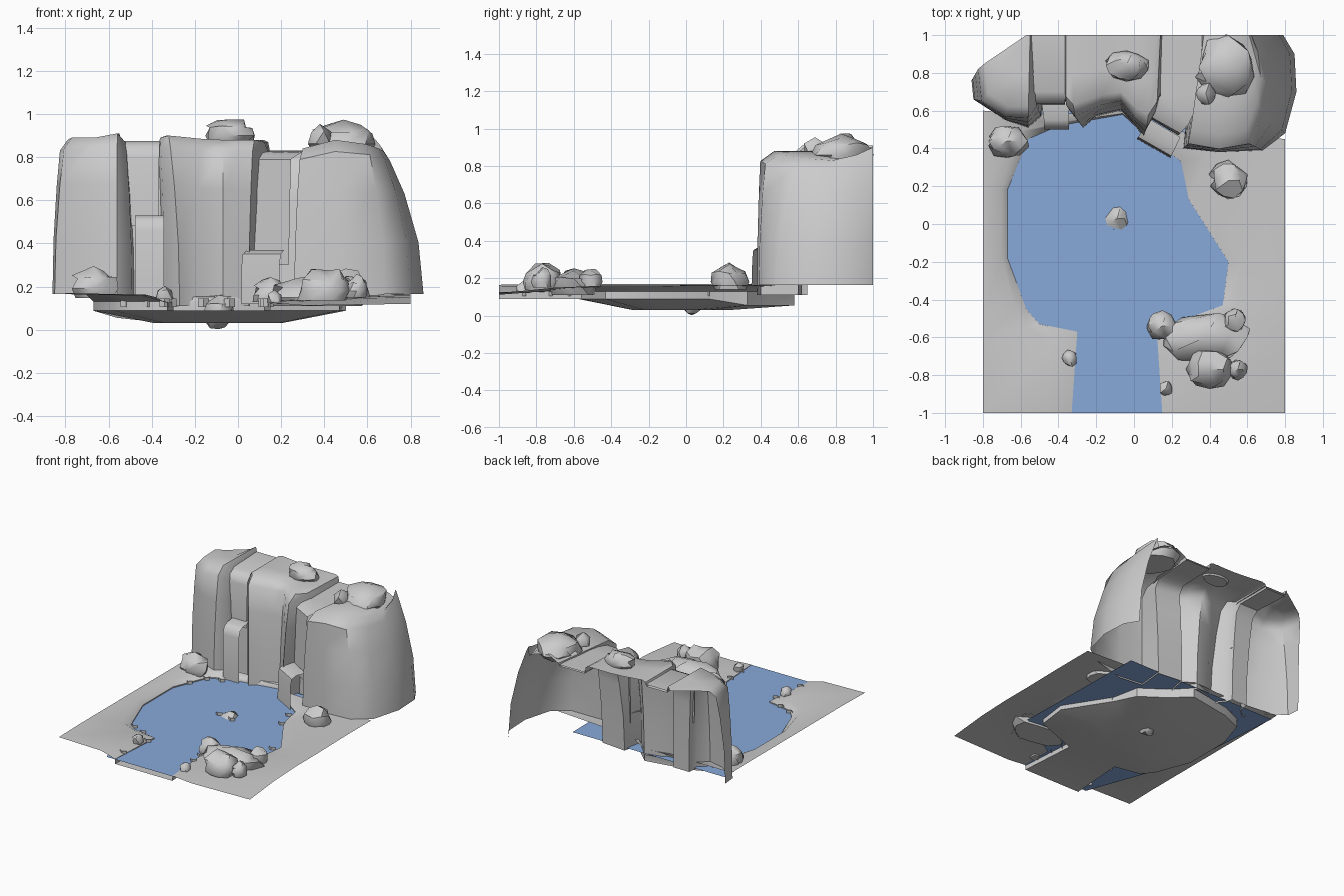
import bpy, bmesh, math, random
from mathutils import Vector

random.seed(4)


def make(name, verts, faces, smooth=35):
    me = bpy.data.meshes.new(name)
    me.from_pydata([tuple(v) for v in verts], [], faces)
    bm = bmesh.new()
    bm.from_mesh(me)
    bmesh.ops.recalc_face_normals(bm, faces=bm.faces)
    bm.to_mesh(me)
    bm.free()
    ob = bpy.data.objects.new(name, me)
    bpy.context.collection.objects.link(ob)
    if smooth:
        bpy.ops.object.select_all(action='DESELECT')
        ob.select_set(True)
        bpy.context.view_layer.objects.active = ob
        bpy.ops.object.shade_smooth_by_angle(angle=math.radians(smooth))
    return ob


def strips(rows, n):
    """Quads joining consecutive rows of n vertices."""
    return [(r * n + i, r * n + i + 1, (r + 1) * n + i + 1, (r + 1) * n + i)
            for r in range(rows - 1) for i in range(n - 1)]


# cliff: one open-backed shell with two recesses for the falls
# each column is base x, y, top x, y, z and x on the back edge
C = [(-.86, .76, -.82, .83, .88, -.57),
     (-.85, .66, -.80, .65, .89, -.56), (-.68, .55, -.68, .57, .89, -.56),
     (-.56, .51, -.56, .57, .91, -.55), (-.49, .57, -.52, .63, .87, -.54),
     (-.48, .65, -.52, .68, .86, -.54), (-.35, .65, -.37, .68, .86, -.37),
     (-.34, .60, -.36, .63, .89, -.36), (-.27, .51, -.32, .58, .90, -.33),
     (-.20, .57, -.17, .64, .885, -.17), (-.07, .60, -.07, .66, .88, -.07),
     (0, .53, .01, .56, .88, .02), (.05, .46, .07, .52, .88, .12),
     (.07, .56, .12, .60, .87, .14), (.08, .62, .14, .66, .82, .15),
     (.28, .60, .33, .62, .82, .36), (.26, .40, .29, .43, .84, .37),
     (.45, .38, .45, .40, .88, .45), (.68, .39, .60, .43, .86, .56),
     (.80, .48, .66, .60, .84, .60), (.86, .70, .68, .75, .83, .61),
     (.85, .90, .66, .90, .86, .62), (.79, 1, .62, 1, .90, .62)]
n = len(C)
verts = []
for t in (0, .36, .7, .93):
    for bx, by, tx, ty, tz, kx in C:
        z0 = .165 if abs(bx) > .6 else .11
        verts.append((bx + (tx - bx) * t * t, by + (ty - by) * t * t, z0 + (tz - z0) * t))
for f in (.12, .5, 1):
    verts += [(c[2] + (c[5] - c[2]) * f, c[3] + (1 - c[3]) * f, c[4]) for c in C]
make("cliff", verts, strips(7, n), 50)

# ground: rim x, y, z, then outer x, y, z, running round the pond
G = [(-.33, -1, .125, -.8, -1, .165), (-.30, -.57, .13, -.8, -.75, .17),
     (-.50, -.53, .13, -.8, -.6, .17), (-.57, -.45, .13, -.8, -.45, .17),
     (-.67, -.18, .13, -.8, -.18, .17), (-.67, .18, .13, -.8, .18, .17),
     (-.56, .45, .13, -.8, .6, .17), (-.4, .52, .13, -.45, .58, .16),
     (-.06, .58, .13, -.06, .60, .16), (.08, .45, .13, .1, .5, .16),
     (.25, .33, .13, .8, .45, .165), (.29, .13, .13, .8, .13, .165),
     (.50, -.2, .13, .8, -.2, .16), (.47, -.43, .13, .8, -.45, .16),
     (.12, -.56, .13, .8, -.7, .15), (.15, -1, .125, .8, -1, .12)]
n = len(G)
verts = [g[3:] for g in G]
for g in G:     # bank crest, part way out from the shore
    k = .25
    verts.append((g[0] + (g[3] - g[0]) * k, g[1] + (g[4] - g[1]) * k, g[5] - .008))
verts += [g[:3] for g in G]
verts += [(x, y, .055 if y > .3 else .088) for x, y, *_ in G]
faces = strips(4, n)
# pond floor and outlet channel
pond = range(1, n - 1)
verts += [(-.1 + (G[i][0] + .1) * .5, -.05 + (G[i][1] + .05) * .45, .03) for i in pond]
m = len(pond)
L, F = 3 * n + 1, 4 * n
faces += [(L + i, L + (i + 1) % m, F + (i + 1) % m, F + i) for i in range(m)]
faces += [tuple(range(F, F + m)), (3 * n, 3 * n + 1, 4 * n - 2, 4 * n - 1)]
make("ground_and_pond_bed", verts, faces, 40)

# water sheet
water = make("water", [(x, y, .122) for x, y in (
    (-.75, .6), (.53, .6), (.55, -.5), (.16, -.75), (.16, -1), (-.40, -1),
    (-.56, -.56), (-.69, -.25))], [tuple(range(8))], 0)
mat = bpy.data.materials.new("water_blue")
mat.diffuse_color = (.25, .4, .7, 1)
water.data.materials.append(mat)


def ribbon(name, path):
    """Sheet of falling water; each point is x, y, z and half-width dx, dy."""
    verts = []
    for x, y, z, dx, dy in path:
        verts += [(x - dx, y - dy, z), (x + dx, y + dy, z)]
    return make(name, verts, strips(len(path), 2), 50)


ribbon("left_upper_fall", [(-.45, 1, .875, .095, 0), (-.45, .70, .875, .09, 0),
                           (-.445, .65, .85, .08, 0), (-.44, .635, .8, .075, 0),
                           (-.44, .63, .48, .07, 0)])
ribbon("left_lower_fall", [(-.42, .65, .53, .07, 0), (-.41, .55, .53, .067, 0),
                           (-.41, .515, .51, .067, 0), (-.41, .5, .46, .067, 0),
                           (-.41, .5, .12, .067, 0)])
ribbon("right_upper_fall", [(.25, 1, .83, .11, 0), (.25, .68, .825, .11, 0),
                            (.19, .57, .82, .10, -.04), (.155, .53, .79, .09, -.05),
                            (.15, .52, .3, .085, -.05)])
ribbon("right_lower_fall", [(.16, .51, .37, .085, -.05), (.13, .445, .37, .085, -.05),
                            (.11, .41, .35, .088, -.05), (.105, .405, .3, .088, -.05),
                            (.105, .40, .12, .088, -.05)])


def rock(name, centre, size, sink=.4):
    """Low-poly boulder, flattened at sink * height below its centre."""
    bm = bmesh.new()
    bmesh.ops.create_icosphere(bm, subdivisions=1 if max(size) < .07 else 2, radius=1)
    if max(size) >= .07:
        bmesh.ops.dissolve_limit(bm, angle_limit=math.radians(24), verts=bm.verts, edges=bm.edges)
    for v in bm.verts:
        f = random.uniform(.85, 1.1)
        v.co = Vector((v.co.x * f, v.co.y * f, max(v.co.z * f, -sink)))
        v.co = Vector(centre) + Vector(a * b for a, b in zip(v.co, size))
    bm.verts.index_update()
    vs = [v.co.copy() for v in bm.verts]
    fs = [[v.index for v in f.verts] for f in bm.faces]
    bm.free()
    return make(name, vs, fs, 45)


# loose boulders
for name, c, s in [
        ("cliff_top_rock", (-.04, .84, .90), (.12, .08, .08)),
        ("right_top_rock", (.38, .69, .89), (.065, .065, .065)),
        ("right_peak_rock", (.49, .83, .86), (.16, .16, .115)),
        ("left_bank_rock", (-.67, .44, .19), (.11, .09, .11)),
        ("right_bank_rock", (.50, .23, .18), (.10, .10, .10)),
        ("outlet_rock_a", (.15, -.54, .16), (.085, .08, .08)),
        ("outlet_rock_b", (.53, -.51, .18), (.065, .065, .075)),
        ("outlet_rock_c", (.40, -.77, .18), (.13, .11, .11)),
        ("outlet_rock_d", (.55, -.77, .18), (.05, .055, .075)),
        ("outlet_rock_e", (.17, -.87, .14), (.04, .045, .05)),
        ("outlet_rock_f", (-.34, -.71, .16), (.045, .05, .05)),
        ("outlet_mound", (.38, -.60, .15), (.23, .14, .10))]:
    rock(name, c, s)
rock("island_rock", (-.09, .03, .08), (.07, .07, .08), 1)

# small upright folded splash cards along the shore
for i, (x, y) in enumerate([(-.62, .30), (-.56, .42), (-.46, .46), (-.16, 0), (-.04, -.02),
                            (.24, .26), (.28, .12), (.46, -.25), (-.52, -.50), (-.42, -.54),
                            (-.31, -.64), (-.34, -.89), (.12, -.62), (.13, -.72), (.14, -.86)]):
    pts = [(x - .025, y), (x, y - .015), (x + .025, y + .005)]
    make(f"splash_card_{i}", [(a, b, z) for z in (.105, .145) for a, b in pts], strips(2, 3), 0)
